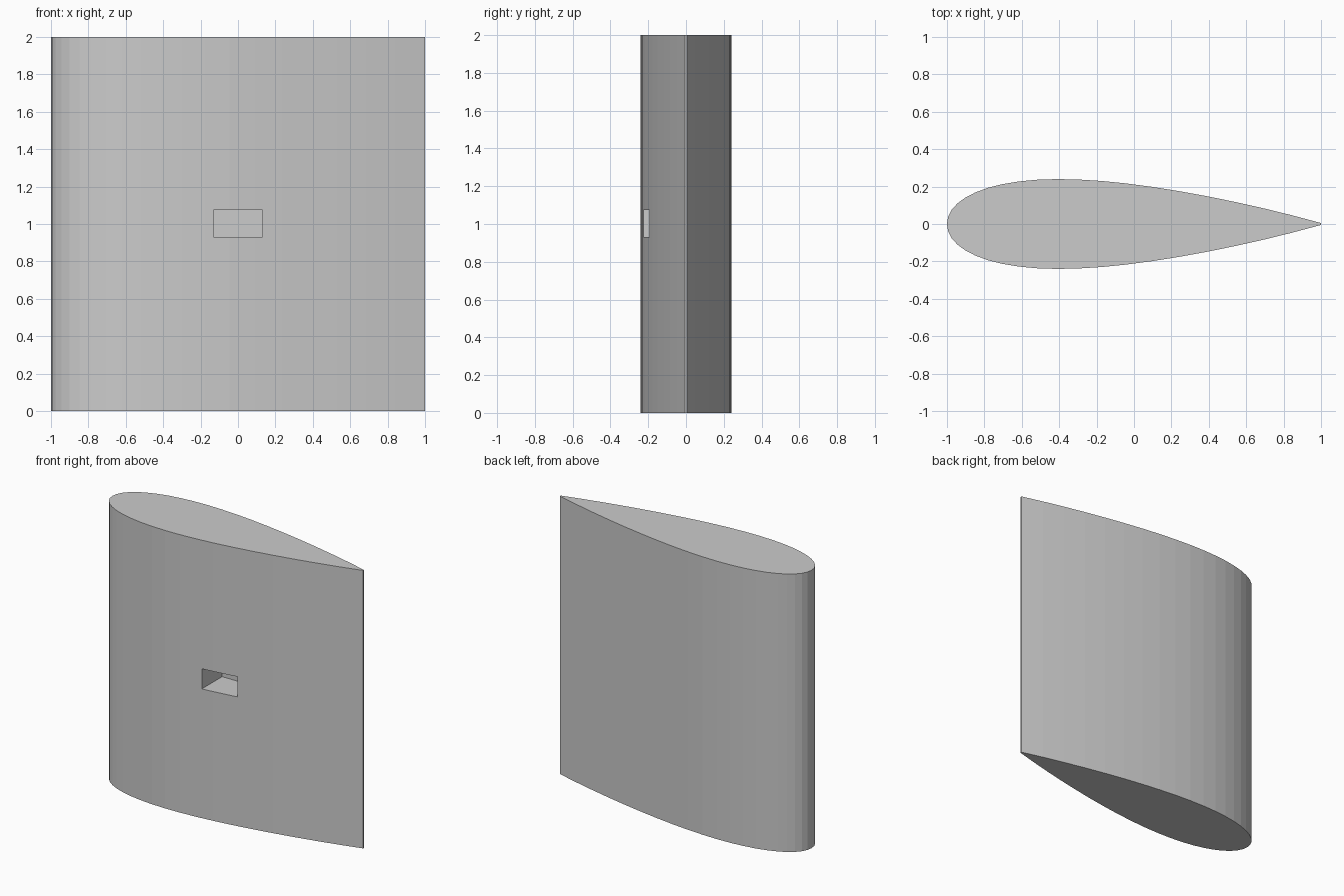
import bpy, bmesh, math

if "Cube" in bpy.data.objects:
    bpy.data.objects.remove(bpy.data.objects["Cube"])

CHORD, HEIGHT, THICK, SEGS = 2.0, 2.0, 0.24, 20


def half_thickness(t):
    # symmetric airfoil thickness with a very thin blunt trailing edge
    return 5 * THICK * CHORD * (0.2969 * math.sqrt(t) - 0.1260 * t - 0.3516 * t**2
                                + 0.2843 * t**3 - 0.1015 * t**4)


def make_object(name, bm):
    bmesh.ops.recalc_face_normals(bm, faces=bm.faces)
    mesh = bpy.data.meshes.new(name)
    bm.to_mesh(mesh)
    bm.free()
    obj = bpy.data.objects.new(name, mesh)
    bpy.context.collection.objects.link(obj)
    return obj


def prism(name, outline, z0, z1):
    bm = bmesh.new()
    base = bm.faces.new([bm.verts.new((x, y, z0)) for x, y in outline])
    top = bmesh.ops.extrude_face_region(bm, geom=[base], use_keep_orig=True)
    verts = [v for v in top["geom"] if isinstance(v, bmesh.types.BMVert)]
    bmesh.ops.translate(bm, verts=verts, vec=(0, 0, z1 - z0))
    return make_object(name, bm)


# Wing section: stations packed toward the rounded leading edge
stations = [1 - math.cos(math.pi / 2 * i / SEGS) for i in range(SEGS + 1)]
lower = [(CHORD * (t - 0.5), -half_thickness(t)) for t in stations]
upper = [(x, -y) for x, y in reversed(lower[1:])]
wing = prism("wing_section", lower + upper, 0, HEIGHT)

# Rectangular pocket in the front side
cutter = prism("pocket_cutter",
               [(-0.13, -0.5), (0.13, -0.5), (0.13, 0.005), (-0.13, 0.005)], 0.93, 1.075)
cutter.hide_render = True
cutter.display_type = 'WIRE'
pocket = wing.modifiers.new("pocket", 'BOOLEAN')
pocket.operation = 'DIFFERENCE'
pocket.solver = 'EXACT'
pocket.object = cutter
